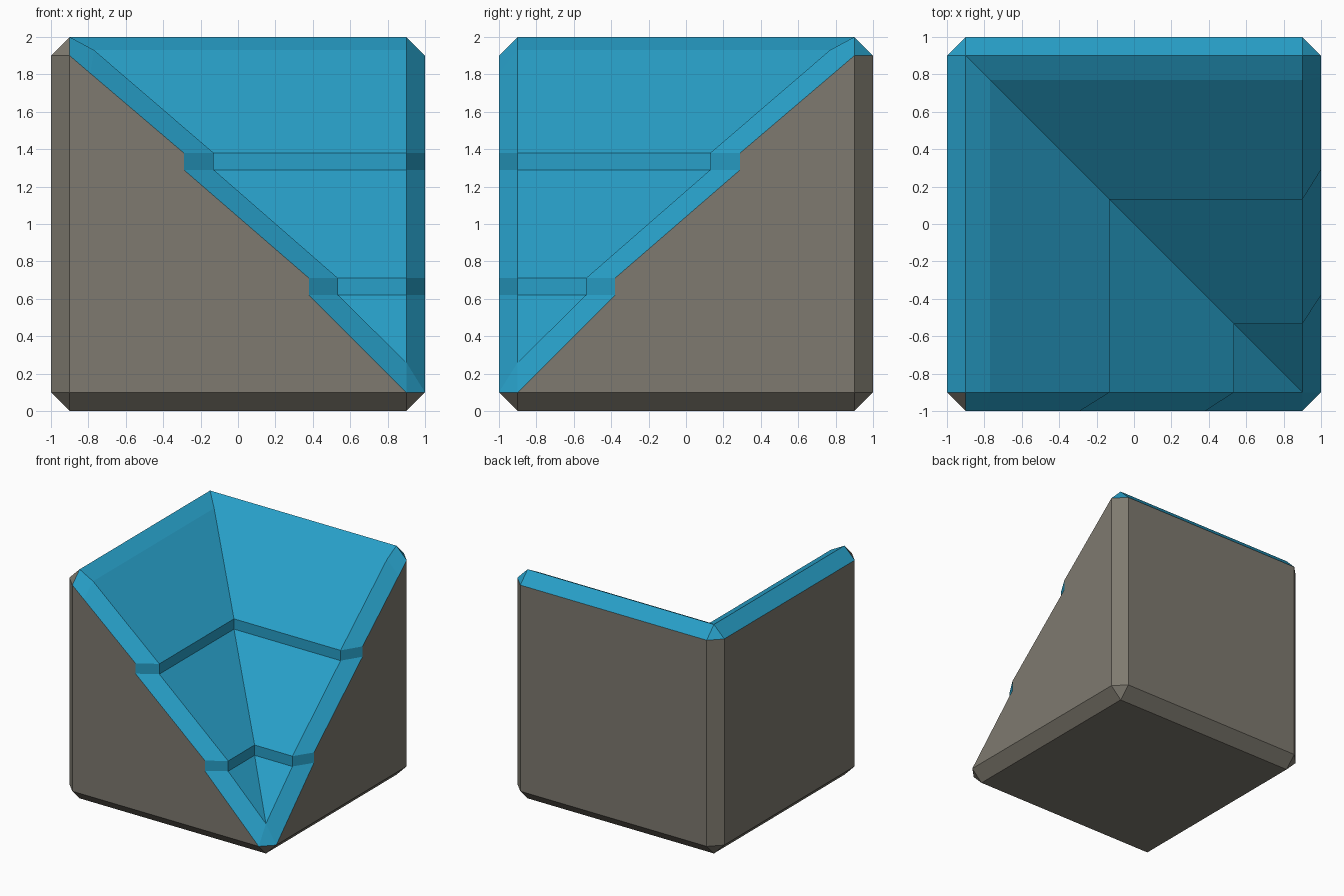
import bpy, bmesh

if "Cube" in bpy.data.objects:
    bpy.data.objects.remove(bpy.data.objects["Cube"])

GREY, BLUE = 0, 1
A, B = 0.9, 1.0          # inner edge and outer face of the 0.1 chamfer
LO, HI = 0.1, 1.9        # wall bottom and top

# Terrace profile (x, z): crest, slopes and ledges; inner line and wall edge
inner = [(-.9, 2), (-.77, 1.93), (-.13, 1.38), (-.13, 1.29), (.535, .71), (.535, .62), (.9, .26)]
outer = [(-.9, 1.9), (-.79, 1.806), (-.29, 1.38), (-.29, 1.29), (.38, .71), (.38, .62), (.9, .1)]

bm = bmesh.new()
cache = {}


def vert(p):
    key = tuple(round(c, 4) for c in p)
    if key not in cache:
        cache[key] = bm.verts.new(key)
    return cache[key]


def face(points, mat):
    vs = list(dict.fromkeys(vert(p) for p in points))
    bm.faces.new(vs).material_index = mat


def both(points, mat, mirror_mat=None):
    """Add a face and its mirror image across the valley diagonal."""
    face(points, mat)
    face([(-y, -x, z) for x, y, z in points], mat if mirror_mat is None else mirror_mat)


# Terraced slopes and their chamfered rims
valley = [(x, -x, z) for x, z in inner]
rim = [(x, -A, z) for x, z in inner]
edge = [(x, -B, z) for x, z in outer]
for i in range(len(inner) - 1):
    both([valley[i], valley[i + 1], rim[i + 1], rim[i]], BLUE)
    both([rim[i], rim[i + 1], edge[i + 1], edge[i]], BLUE)
face([(A, -A, .26), (A, -B, LO), (B, -A, LO)], BLUE)

# Stepped walls and full-height walls with blue top chamfers
both(edge + [(-A, -B, LO)], GREY)
both([(-B, -A, LO), (-B, A, LO), (-B, A, HI), (-B, -A, HI)], GREY)
both([(-B, -A, HI), (-B, A, HI), (-A, A, 2), (-A, -A, 2)], BLUE)

# Vertical corner chamfers and top corner triangles
both([(-B, -A, LO), (-A, -B, LO), (-A, -B, HI), (-B, -A, HI)], GREY)
both([(-B, -A, HI), (-A, -B, HI), (-A, -A, 2)], GREY, BLUE)
face([(-B, A, LO), (-A, B, LO), (-A, B, HI), (-B, A, HI)], GREY)
face([(-B, A, HI), (-A, B, HI), (-A, A, 2)], BLUE)

# Underside with chamfers
face([(-A, -A, 0), (-A, A, 0), (A, A, 0), (A, -A, 0)], GREY)
both([(-A, -B, LO), (A, -B, LO), (A, -A, 0), (-A, -A, 0)], GREY)
both([(-B, -A, LO), (-B, A, LO), (-A, A, 0), (-A, -A, 0)], GREY)
for sx in (-1, 1):
    for sy in (-1, 1):
        face([(sx * B, sy * A, LO), (sx * A, sy * B, LO), (sx * A, sy * A, 0)], GREY)

bmesh.ops.recalc_face_normals(bm, faces=bm.faces)
mesh = bpy.data.meshes.new("terraced_corner_block")
bm.to_mesh(mesh)
bm.free()

# Flat colours
for name, col in (("warm grey stone", (.21, .194, .16, 1)), ("blue surface", (.021, .35, .58, 1))):
    m = bpy.data.materials.new(name)
    m.diffuse_color = col
    m.use_nodes = True
    m.node_tree.nodes["Principled BSDF"].inputs["Base Color"].default_value = m.diffuse_color
    mesh.materials.append(m)

bpy.context.collection.objects.link(bpy.data.objects.new("terraced_corner_block", mesh))
